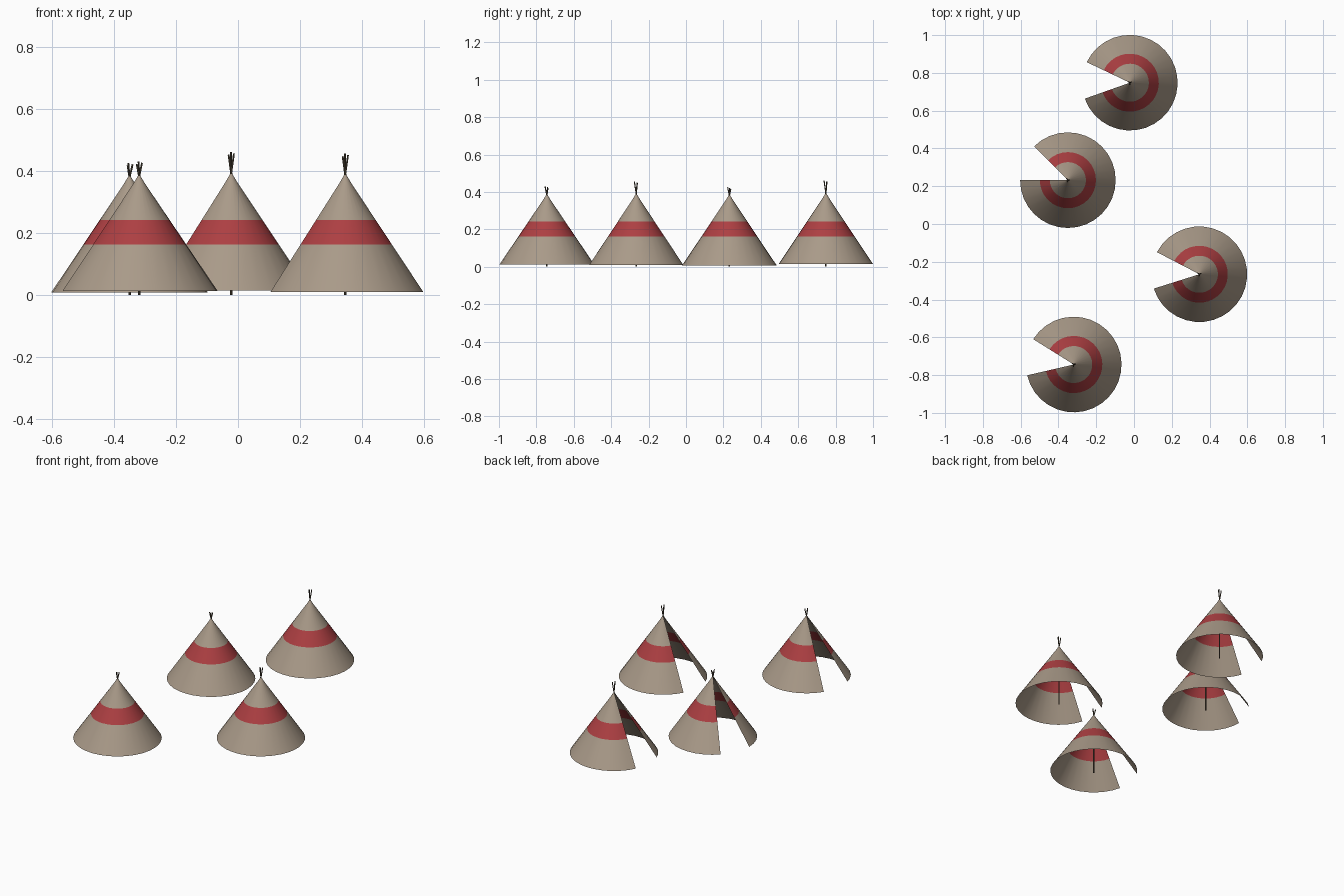
import bpy, bmesh, math
from mathutils import Vector

if "Cube" in bpy.data.objects:
    bpy.data.objects.remove(bpy.data.objects["Cube"])


def material(name, rgb):
    m = bpy.data.materials.new(name)
    m.diffuse_color = (*rgb, 1)
    m.use_nodes = True
    m.node_tree.nodes["Principled BSDF"].inputs["Base Color"].default_value = m.diffuse_color
    return m


HIDE = material("tan hide", (0.40, 0.325, 0.25))
RED = material("red band", (0.42, 0.05, 0.055))
WOOD = material("dark wood", (0.09, 0.07, 0.045))

RADIUS, SEGS = 0.253, 28      # 28 of 32 sectors; four left open as the doorway
STEP = math.tau / 32


def make_object(name, bm, loc, mats):
    me = bpy.data.meshes.new(name)
    bm.to_mesh(me)
    bm.free()
    for m in mats:
        me.materials.append(m)
    ob = bpy.data.objects.new(name, me)
    ob.location = loc
    bpy.context.collection.objects.link(ob)
    return ob


def cover(name, loc, door, base, apex):
    """Open cone of hide with a painted band."""
    bm = bmesh.new()
    rings = []
    for z in (base, 0.163, 0.242, apex - 0.03, apex):
        r = max(RADIUS * (apex - z) / (apex - base), 0.002)
        start = math.radians(door) + 2 * STEP
        rings.append([bm.verts.new((r * math.cos(start + i * STEP),
                                    r * math.sin(start + i * STEP), z))
                      for i in range(SEGS + 1)])
    for k, (lo, hi) in enumerate(zip(rings, rings[1:])):
        for i in range(SEGS):
            f = bm.faces.new((lo[i], lo[i + 1], hi[i + 1], hi[i]))
            f.smooth = True
            f.material_index = 1 if k == 1 else 0
    make_object(name, bm, loc, (HIDE, RED))


def add_stick(bm, a, b, r):
    a, b = Vector(a), Vector(b)
    d = b - a
    mat = d.to_track_quat('Z', 'Y').to_matrix().to_4x4()
    mat.translation = (a + b) / 2
    bmesh.ops.create_cone(bm, cap_ends=True, segments=8, radius1=r, radius2=r,
                          depth=d.length, matrix=mat)


def poles(name, loc, door, apex, top):
    """Central pole and the crossing pole tips above the cover."""
    bm = bmesh.new()
    add_stick(bm, (0, 0, 0), (0, 0, apex), 0.004)
    for k in range(3):
        t = math.radians(door + 90 + 120 * k)
        c, s = math.cos(t), math.sin(t)
        add_stick(bm, (-0.002 * c, -0.002 * s, apex - 0.015),
                  (0.01 * c, 0.01 * s, top - 0.004 * k), 0.003)
    make_object(name, bm, loc, (WOOD,))


# x, y, doorway direction, base height, apex height, pole tip height
TENTS = [(-0.022, 0.748, 177, 0.014, 0.393, 0.46),
         (-0.350, 0.232, 157.5, 0.007, 0.385, 0.425),
         (0.346, -0.266, 175, 0.009, 0.390, 0.455),
         (-0.319, -0.744, 170.5, 0.013, 0.387, 0.43)]

for n, (x, y, door, base, apex, top) in enumerate(TENTS, 1):
    cover(f"tent_cover_{n}", (x, y, 0), door, base, apex)
    poles(f"tent_poles_{n}", (x, y, 0), door, apex, top)
